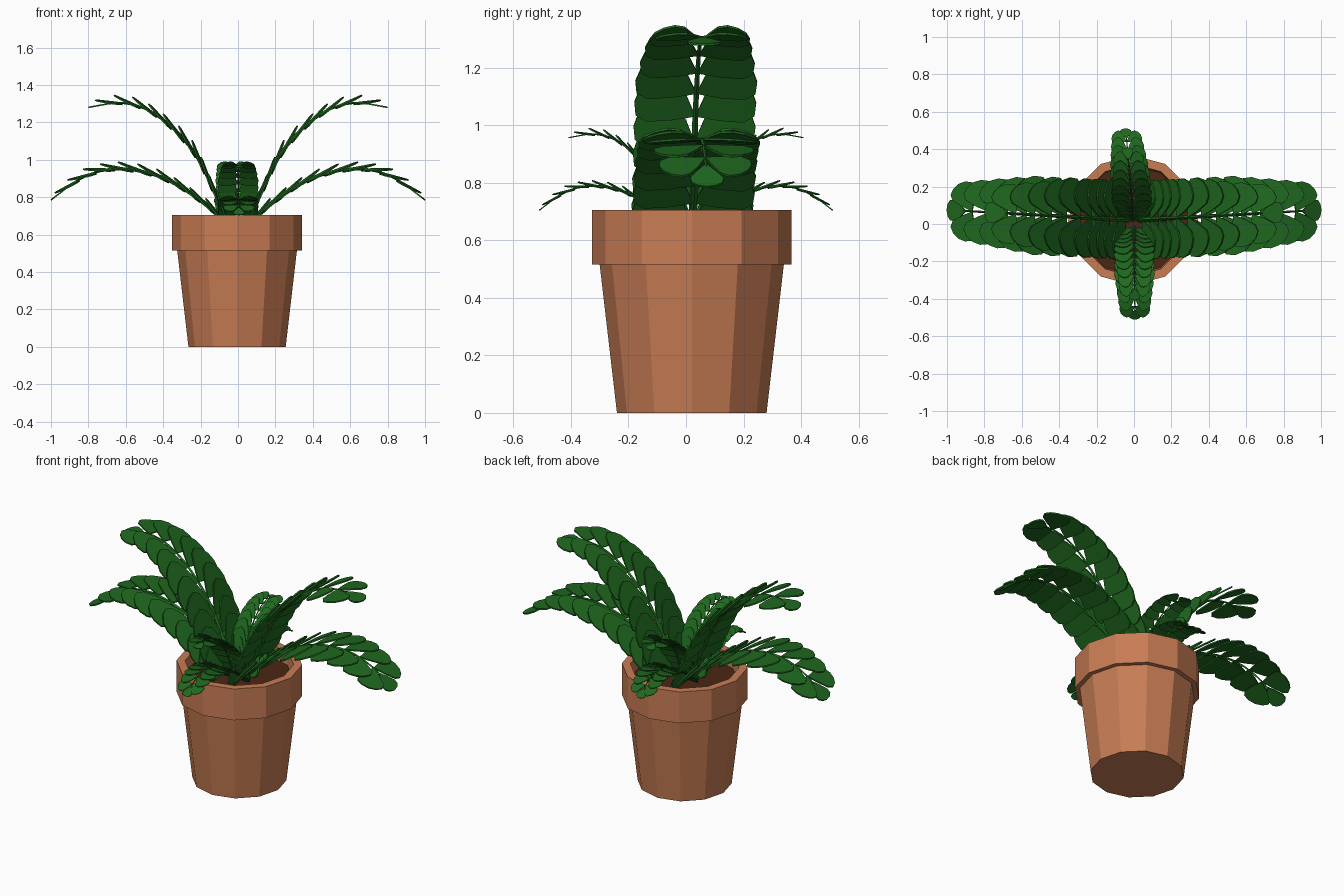
import bpy, bmesh, math
from mathutils import Vector

if "Cube" in bpy.data.objects:
    bpy.data.objects.remove(bpy.data.objects["Cube"])


def material(name, color):
    m = bpy.data.materials.new(name)
    m.diffuse_color = (*color, 1)
    m.use_nodes = True
    m.node_tree.nodes["Principled BSDF"].inputs["Base Color"].default_value = m.diffuse_color
    return m


clay = material("terracotta", (0.58, 0.205, 0.09))
earth = material("earth", (0.07, 0.02, 0.007))
green = material("leaf_green", (0.014, 0.14, 0.014))


def add_object(name, bm, mat):
    bmesh.ops.recalc_face_normals(bm, faces=bm.faces)
    me = bpy.data.meshes.new(name)
    bm.to_mesh(me)
    bm.free()
    ob = bpy.data.objects.new(name, me)
    bpy.context.collection.objects.link(ob)
    me.materials.append(mat)
    return ob


def lathe(name, profile, mat, center=(-0.005, 0.02), sides=12):
    """Turn a (radius, z) profile; both ends are capped."""
    bm = bmesh.new()
    rings = []
    for r, z in profile:
        angles = [2 * math.pi * i / sides for i in range(sides)]
        rings.append([bm.verts.new((center[0] + r * math.cos(a),
                                    center[1] + r * math.sin(a), z)) for a in angles])
    for a, b in zip(rings, rings[1:]):
        for i in range(sides):
            j = (i + 1) % sides
            bm.faces.new((a[i], a[j], b[j], b[i]))
    bm.faces.new(rings[0])
    bm.faces.new(rings[-1])
    return add_object(name, bm, mat)


# Pot with stepped rim, and soil
lathe("pot", [(0.26, 0), (0.32, 0.515), (0.347, 0.515), (0.347, 0.705),
              (0.30, 0.705), (0.29, 0.60)], clay)
lathe("soil", [(0.288, 0.605), (0.293, 0.63)], earth)

# Leaflet outline: (along, across), one half, mirrored below
HALF = [(0.3, 0.24), (0.62, 0.44), (0.82, 0.42), (0.95, 0.24)]
OUTLINE = [(0, 0)] + HALF + [(1, 0)] + [(u, -v) for u, v in reversed(HALF)]


def smooth_path(pts, steps=8):
    """Catmull-Rom through the points, resampled finely."""
    p = [2 * pts[0] - pts[1]] + pts + [2 * pts[-1] - pts[-2]]
    out = []
    for a, b, c, d in zip(p, p[1:], p[2:], p[3:]):
        for i in range(steps):
            t = i / steps
            out.append(0.5 * (2 * b + (c - a) * t + (2 * a - 5 * b + 4 * c - d) * t * t
                              + (3 * b - a - 3 * c + d) * t ** 3))
    return out + [pts[-1]]


def at_fraction(path, f):
    """Point and tangent at a fraction of the path length."""
    lengths = [(b - a).length for a, b in zip(path, path[1:])]
    want = f * sum(lengths)
    for a, b, l in zip(path, path[1:], lengths):
        if want <= l:
            break
        want -= l
    return a.lerp(b, min(want / l, 1)), (b - a).normalized()


def leaflet(bm, root, along, across, size, normal, tilt):
    verts = [bm.verts.new(root + size * (along * u + across * v + normal * v * tilt))
             for u, v in OUTLINE]
    bm.faces.new(verts)


def frond(name, profile, angle, scale, drift, pairs=10):
    out = Vector((math.cos(angle), math.sin(angle), 0))
    pts = []
    for r, z in profile:
        p = Vector((0, 0.02, 0.62)) + out * r * scale
        p.z += (z - 0.62) * scale
        pts.append(p + Vector(drift) * r)
    # keep the tip at the measured reach despite the offset centre
    pts = [p - Vector((0, 0.02, 0)) * abs(out.y) for p in pts]
    path = smooth_path(pts)

    # Leaflet pairs and end leaflet
    bm = bmesh.new()
    for i in range(pairs):
        f = 0.05 + 0.80 * i / (pairs - 1)
        root, fwd = at_fraction(path, f)
        side = Vector((-out.y, out.x, 0))
        normal = fwd.cross(side).normalized()
        size = scale * (0.225 - 0.055 * max(0, (f - 0.5) / 0.35))
        for s in (1, -1):
            along = (side * s * 0.86 + fwd * 0.5).normalized()
            across = (fwd * 0.86 - side * s * 0.5).normalized()
            leaflet(bm, root, along, across, size, normal, 0.12)
    root, fwd = at_fraction(path, 0.885)
    tip = pts[-1] - root
    side = Vector((-out.y, out.x, 0))
    leaflet(bm, root, tip.normalized(), side, tip.length, fwd.cross(side), 0)
    ob = add_object(name + "_leaflets", bm, green)
    thick = ob.modifiers.new("thickness", 'SOLIDIFY')
    thick.thickness = 0.008 * scale
    thick.offset = 0

    # Stem: tapering four-sided tube along the path
    bm = bmesh.new()
    prev = None
    for i in range(17):
        c, fwd = at_fraction(path, 0.9 * i / 16)
        normal = fwd.cross(side).normalized()
        r = scale * (0.014 - 0.009 * i / 16)
        ring = [bm.verts.new(c + d * r) for d in (side, normal, -side, -normal)]
        if prev:
            for k in range(4):
                bm.faces.new((prev[k], prev[k - 1], ring[k - 1], ring[k]))
        else:
            bm.faces.new(ring)
        prev = ring
    bm.faces.new(prev)
    add_object(name + "_stem", bm, green)


# Side view of the two frond shapes: (reach, height)
LOW = [(0.02, 0.62), (0.15, 0.745), (0.33, 0.87), (0.5, 0.935),
       (0.68, 0.95), (0.84, 0.90), (1.0, 0.785)]
HIGH = [(0.02, 0.62), (0.11, 0.80), (0.22, 1.02), (0.36, 1.18),
        (0.5, 1.275), (0.64, 1.305), (0.8, 1.28)]

# Large fronds to the sides, half-size fronds to front and back
for label, angle, scale, drift in (
        ("right", 0, 1, (0, 0.055, 0)),
        ("left", math.pi, 1, (0, 0.055, 0)),
        ("back", math.pi / 2, 0.51, (-0.045, 0, 0)),
        ("front", -math.pi / 2, 0.51, (0.005, 0, 0))):
    frond(label + "_low_frond", LOW, angle, scale, drift)
    frond(label + "_high_frond", HIGH, angle, scale, drift)
